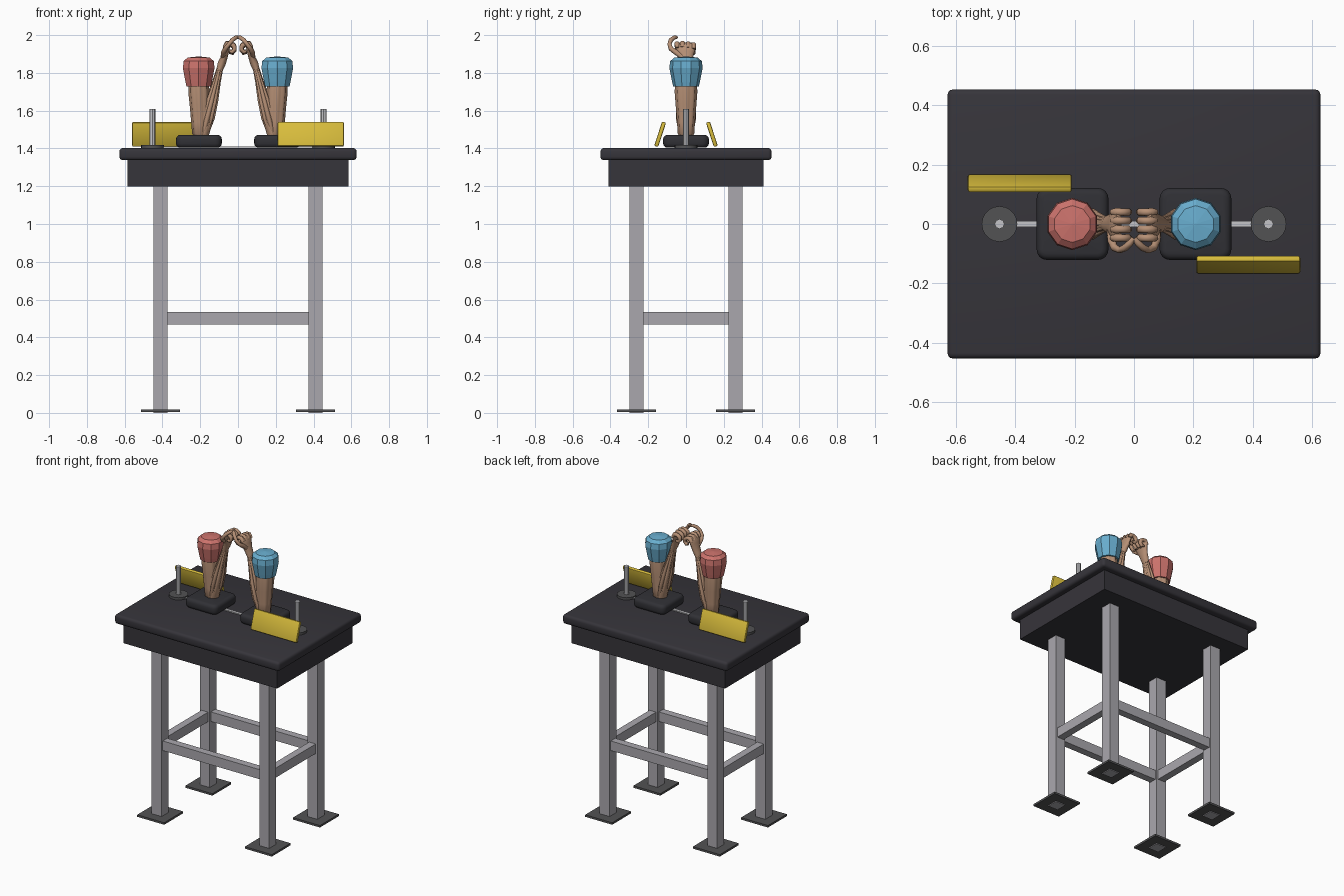
import bpy, bmesh, math
from mathutils import Vector

if "Cube" in bpy.data.objects:
    bpy.data.objects.remove(bpy.data.objects["Cube"])


def material(name, rgb):
    m = bpy.data.materials.new(name)
    m.diffuse_color = (*rgb, 1)
    m.use_nodes = True
    m.node_tree.nodes["Principled BSDF"].inputs["Base Color"].default_value = m.diffuse_color
    return m


CHARCOAL = material("charcoal", (0.037, 0.035, 0.043))
PADDING = material("black padding", (0.030, 0.030, 0.036))
STEEL = material("grey steel", (0.40, 0.39, 0.42))
BRIGHT = material("bright steel", (0.56, 0.56, 0.58))
DARK = material("dark steel", (0.085, 0.085, 0.088))
YELLOW = material("yellow vinyl", (0.68, 0.50, 0.045))
SKIN = material("tan skin", (0.47, 0.28, 0.18))
RED = material("red sleeve", (0.60, 0.17, 0.15))
BLUE = material("blue sleeve", (0.14, 0.42, 0.62))


def finish(bm, name, mat, smooth=None):
    bmesh.ops.recalc_face_normals(bm, faces=bm.faces[:])
    me = bpy.data.meshes.new(name)
    bm.to_mesh(me)
    bm.free()
    me.materials.append(mat)
    ob = bpy.data.objects.new(name, me)
    bpy.context.collection.objects.link(ob)
    if smooth:
        bpy.ops.object.select_all(action='DESELECT')
        ob.select_set(True)
        bpy.context.view_layer.objects.active = ob
        bpy.ops.object.shade_smooth_by_angle(angle=math.radians(smooth))
    return ob


def box(name, size, centre, mat, bevel=0, segments=2, corner=0):
    bm = bmesh.new()
    bmesh.ops.create_cube(bm, size=1)
    bmesh.ops.scale(bm, vec=size, verts=bm.verts)
    if corner:
        upright = [e for e in bm.edges if abs(e.verts[0].co.z - e.verts[1].co.z) > 1e-4]
        bmesh.ops.bevel(bm, geom=upright, offset=corner, segments=4, profile=0.5, affect='EDGES')
    if bevel:
        rims = [e for e in bm.edges
                if not corner or abs(e.verts[0].co.z - e.verts[1].co.z) < 1e-4]
        bmesh.ops.bevel(bm, geom=rims, offset=bevel, segments=segments, profile=0.5, affect='EDGES')
    ob = finish(bm, name, mat, 35 if bevel else None)
    ob.location = centre
    return ob


def cylinder(name, r, z0, z1, x, mat, sides):
    bm = bmesh.new()
    bmesh.ops.create_cone(bm, cap_ends=True, segments=sides, radius1=r, radius2=r, depth=z1 - z0)
    finish(bm, name, mat, 35).location = (x, 0, (z0 + z1) / 2)


def tube(bm, rings, sides, side=1, lobes=0, depth=0):
    """Loft rings of (x, y, z, in-plane radius, y radius) along their path."""
    pts = [Vector((r[0] * side, r[1], r[2])) for r in rings]
    loops = []
    for i, p in enumerate(pts):
        t = (pts[min(i + 1, len(pts) - 1)] - pts[max(i - 1, 0)]).normalized()
        v = Vector((0, 1, 0))
        v = (v - t * v.dot(t)).normalized()
        u = v.cross(t)
        loop = []
        for k in range(sides):
            a = 2 * math.pi * (k + 0.5) / sides
            f = 1 + depth * math.cos(lobes * a)
            loop.append(bm.verts.new(p + u * rings[i][3] * f * math.cos(a)
                                     + v * rings[i][4] * f * math.sin(a)))
        loops.append(loop)
    for a, b in zip(loops, loops[1:]):
        for k in range(sides):
            n = (k + 1) % sides
            bm.faces.new((a[k], a[n], b[n], b[k]))
    bm.faces.new(loops[0])
    bm.faces.new(loops[-1])


# Table top and apron
box("table_top", (1.256, 0.906, 0.064), (0, 0, 1.37), CHARCOAL, 0.018, 3)
box("apron", (1.17, 0.82, 0.142), (0, 0, 1.27), CHARCOAL)

# Legs, feet and rails
for sx in (-1, 1):
    for sy in (-1, 1):
        box("leg", (0.075, 0.075, 1.2), (sx * 0.41, sy * 0.262, 0.6), STEEL)
        box("foot_plate", (0.205, 0.205, 0.014), (sx * 0.41, sy * 0.262, 0.012), DARK)
    box("side_rail", (0.05, 0.45, 0.066), (sx * 0.41, 0, 0.502), STEEL)
    box("long_rail", (0.745, 0.05, 0.066), (0, sx * 0.262, 0.502), STEEL)

# Elbow pads, grip pegs and the bar joining them
box("centre_bar", (0.86, 0.02, 0.008), (0, 0, 1.405), BRIGHT)
for s in (-1, 1):
    box("elbow_pad", (0.242, 0.242, 0.068), (s * 0.207, 0, 1.438), PADDING, 0.022, 3, 0.035)
    cylinder("peg_base", 0.06, 1.40, 1.418, s * 0.453, DARK, 20)
    cylinder("grip_peg", 0.0165, 1.41, 1.61, s * 0.453, BRIGHT, 8)
    # Touch pads lean inward over the table
    pad = box("touch_pad", (0.35, 0.022, 0.136), (s * 0.385, -s * 0.137, 1.475), YELLOW, 0.007)
    pad.rotation_euler.x = -s * math.radians(18)

for s, sleeve in ((-1, RED), (1, BLUE)):
    # Faceted sleeve cap
    bm = bmesh.new()
    tube(bm, [(0.208, 0, z, r, r) for z, r in
              ((1.728, 0.068), (1.755, 0.074), (1.825, 0.088), (1.862, 0.084),
               (1.881, 0.062), (1.887, 0.004))], 10, s)
    finish(bm, "sleeve", sleeve)

    # Upper arm with muscle ridges
    bm = bmesh.new()
    tube(bm, [(0.197, 0, 1.462, 0.03, 0.03), (0.197, 0, 1.478, 0.044, 0.042),
              (0.200, 0, 1.54, 0.046, 0.046), (0.204, 0, 1.63, 0.050, 0.053),
              (0.207, 0, 1.70, 0.054, 0.058), (0.208, 0, 1.74, 0.052, 0.056)], 32, s, 8, 0.06)
    finish(bm, "upper_arm", SKIN, 50)

    # Forearm core with long muscle strands running to the wrist
    bm = bmesh.new()
    tube(bm, [(0.185, 0, 1.475, 0.032, 0.038), (0.165, 0, 1.55, 0.033, 0.046),
              (0.142, 0, 1.64, 0.028, 0.044), (0.117, 0, 1.74, 0.021, 0.032),
              (0.094, 0, 1.83, 0.016, 0.023)], 16, s)
    for k in range(8):
        a = 2 * math.pi * k / 8
        c, d = math.cos(a), math.sin(a)
        tube(bm, [(x + c * rx, d * ry, z, w, w) for x, z, rx, ry, w in
                  ((0.182, 1.485, 0.023, 0.030, 0.008), (0.163, 1.56, 0.028, 0.042, 0.013),
                   (0.140, 1.65, 0.024, 0.041, 0.012), (0.115, 1.75, 0.016, 0.029, 0.008),
                   (0.093, 1.835, 0.012, 0.020, 0.005))], 8, s)
    finish(bm, "forearm", SKIN, 50)

    # Wrist and palm
    bm = bmesh.new()
    tube(bm, [(0.096, 0, 1.82, 0.018, 0.025), (0.086, 0, 1.85, 0.022, 0.030),
              (0.076, 0, 1.875, 0.019, 0.036), (0.068, -0.003, 1.91, 0.020, 0.048),
              (0.058, -0.003, 1.942, 0.017, 0.056), (0.052, -0.003, 1.957, 0.010, 0.052)], 14, s)
    finish(bm, "palm", SKIN, 50)

    # Curled fingers
    bm = bmesh.new()
    for k in range(4):
        y = -0.047 + 0.029 * k
        drop = (0, -0.003, 0.001, 0.006)[k]
        tube(bm, [(x, y, z - drop, r, r) for x, z, r in
                  ((0.072, 1.932, 0.011), (0.057, 1.955, 0.015), (0.038, 1.955, 0.013),
                   (0.021, 1.943, 0.014), (0.018, 1.924, 0.012), (0.030, 1.911, 0.012),
                   (0.046, 1.914, 0.008))], 8, s)
    finish(bm, "fingers", SKIN, 50)

    # Thumb hooking forward and over to meet the other
    bm = bmesh.new()
    tube(bm, [(x, y, z, r, r) for x, y, z, r in
              ((0.078, -0.020, 1.885, 0.014), (0.076, -0.055, 1.910, 0.014),
               (0.066, -0.080, 1.928, 0.013), (0.048, -0.088, 1.952, 0.011),
               (0.030, -0.080, 1.974, 0.012), (0.012, -0.063, 1.987, 0.011),
               (0.001, -0.048, 1.989, 0.008))], 8, s)
    finish(bm, "thumb", SKIN, 50)
